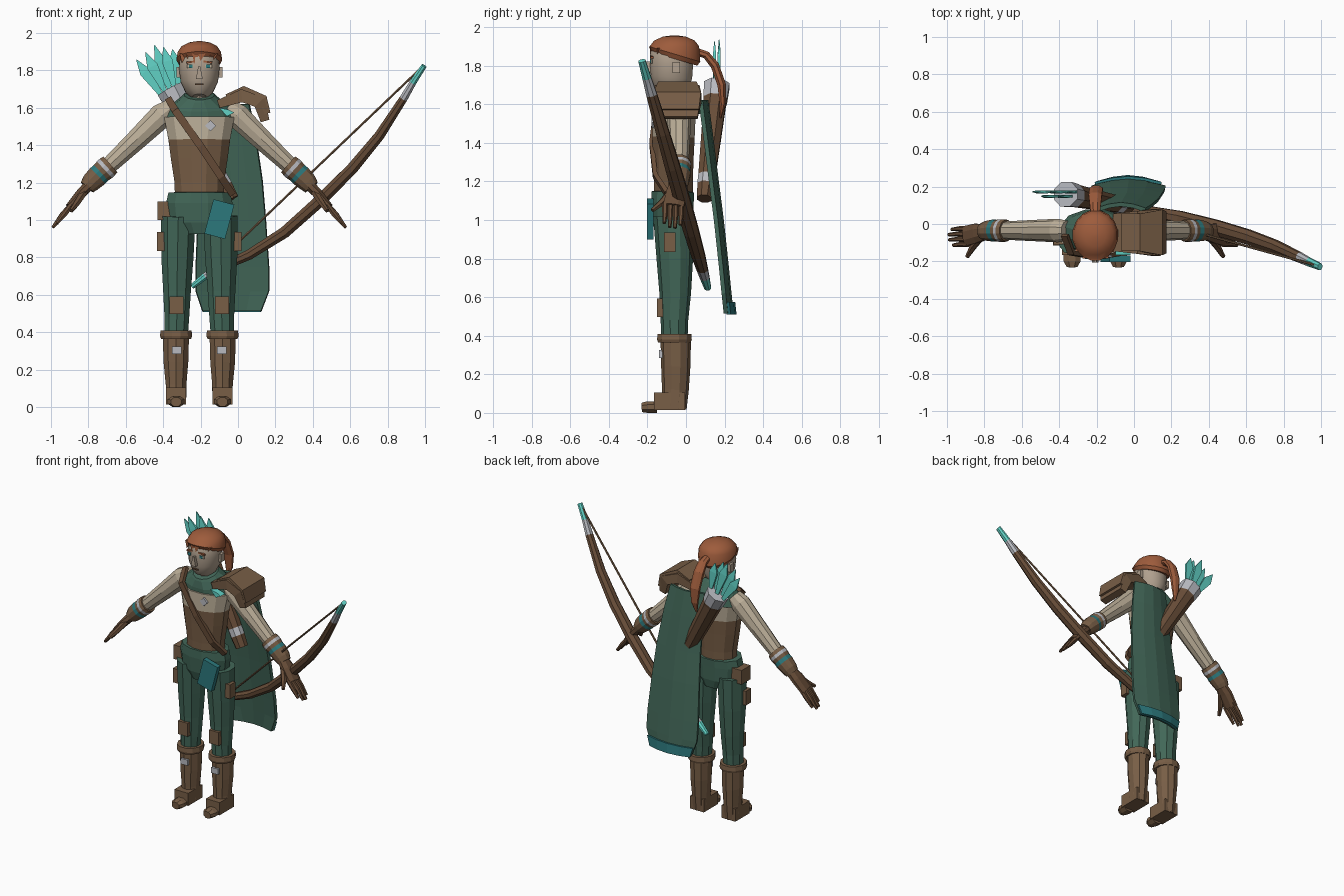
import bpy, bmesh, math
from mathutils import Vector, Matrix

C = -0.207  # body centre line


def mat(name, r, g, b):
    m = bpy.data.materials.new(name)
    lin = [((v / 255 + 0.055) / 1.055) ** 2.4 for v in (r, g, b)]
    m.diffuse_color = (*lin, 1)
    return m


GREEN = mat("forest green", 66, 103, 88)
BROWN = mat("leather brown", 120, 94, 70)
DARK = mat("dark leather", 104, 77, 56)
CREAM = mat("cream cloth", 187, 174, 152)
SKIN = mat("skin", 176, 160, 142)
HAIR = mat("auburn hair", 158, 92, 60)
TEAL = mat("teal", 44, 120, 124)
CYAN = mat("bright cyan", 98, 210, 198)
SILVER = mat("silver", 184, 186, 192)


def finish(name, bm, mats, smooth=False):
    bmesh.ops.recalc_face_normals(bm, faces=bm.faces)
    me = bpy.data.meshes.new(name)
    bm.to_mesh(me)
    bm.free()
    for m in mats:
        me.materials.append(m)
    ob = bpy.data.objects.new(name, me)
    bpy.context.collection.objects.link(ob)
    if smooth:
        bpy.context.view_layer.objects.active = ob
        ob.select_set(True)
        bpy.ops.object.shade_smooth_by_angle(angle=math.radians(35))
        ob.select_set(False)
    return ob


def tube(name, path, mats, n=8, smooth=False, slots=None, shear=None):
    """Loft rings (x, y, z, half width, half depth along y) through a path."""
    bm = bmesh.new()
    pts = [Vector(p[:3]) for p in path]
    rings = []
    for i, p in enumerate(path):
        t = (pts[min(i + 1, len(pts) - 1)] - pts[max(i - 1, 0)]).normalized()
        hint = Vector((0, 1, 0)) if abs(t.y) < 0.9 else Vector((0, 0, 1))
        v = (hint - t * hint.dot(t)).normalized()
        u = v.cross(t)
        ring = []
        for k in range(n):
            a = 2 * math.pi * (k + 0.5) / n
            s = 1 / math.cos(math.pi / n)
            co = pts[i] + u * math.cos(a) * p[3] * s + v * math.sin(a) * p[4] * s
            if shear and i < 2:
                co.z += shear * (co.y - pts[i].y)
            ring.append(bm.verts.new(co))
        rings.append(ring)
    for i in range(len(rings) - 1):
        for k in range(n):
            f = bm.faces.new((rings[i][k], rings[i][(k + 1) % n],
                              rings[i + 1][(k + 1) % n], rings[i + 1][k]))
            f.material_index = slots[i] if slots else 0
    for ring, s in ((rings[0], 0), (rings[-1], -1)):
        bm.faces.new(ring).material_index = slots[s] if slots else 0
    return finish(name, bm, mats, smooth)


def box(name, loc, size, m, ry=0, rx=0):
    bm = bmesh.new()
    M = (Matrix.Translation(loc) @ Matrix.Rotation(math.radians(ry), 4, 'Y')
         @ Matrix.Rotation(math.radians(rx), 4, 'X') @ Matrix.Diagonal((*size, 1)))
    bmesh.ops.create_cube(bm, size=1, matrix=M)
    return finish(name, bm, [m])


def plate(name, outline, y0, y1, m):
    """Extrude an x-z outline along y."""
    bm = bmesh.new()
    a = [bm.verts.new((x, y0, z)) for x, z in outline]
    b = [bm.verts.new((x, y1, z)) for x, z in outline]
    bm.faces.new(a)
    bm.faces.new(b)
    for i in range(len(a)):
        j = (i + 1) % len(a)
        bm.faces.new((a[i], a[j], b[j], b[i]))
    return finish(name, bm, [m])


# Torso, collar and hips
tube("torso", [(C, -.065, 1.10, .13, .10), (C, -.065, 1.20, .132, .10), (C, -.065, 1.33, .152, .105),
               (C, -.065, 1.43, .165, .11), (C, -.06, 1.55, .188, .11)],
     [BROWN, CREAM], 12, slots=[0, 0, 0, 1])
tube("collar", [(C, -.04, 1.54, .192, .118), (C, -.045, 1.60, .165, .115),
                (C, -.06, 1.655, .095, .095), (C, -.065, 1.67, .08, .085)], [GREEN], 12)
tube("hips", [(C, -.065, .93, .10, .09), (C, -.068, .99, .165, .105), (C, -.07, 1.09, .178, .11),
              (C, -.068, 1.145, .165, .11), (C, -.068, 1.15, .12, .09)], [GREEN], 12)

# Head with neck, ears and face
hy = -.075
tube("neck", [(C, -.05, 1.60, .055, .06), (C, -.06, 1.72, .055, .06)], [SKIN], 10)
tube("head", [(C, hy - .02, 1.655, .04, .06), (C, hy - .01, 1.685, .073, .09), (C, hy, 1.74, .1, .107),
              (C, hy, 1.81, .108, .112), (C, hy, 1.87, .105, .11), (C, hy, 1.92, .075, .08)],
     [SKIN], 16, True)
tube("hair_cap", [(C, -.06, 1.835, .108, .118), (C, -.06, 1.86, .121, .134), (C, -.06, 1.90, .115, .128),
                  (C, -.06, 1.93, .095, .105), (C, -.06, 1.95, .055, .06), (C, -.06, 1.957, .01, .01)],
     [HAIR], 16, True, shear=-.3)
for k in range(6):
    x = C - .085 + k * .033
    y = -.183 + abs(x - C) * .55
    plate("fringe_lock", [(x - .02, 1.89), (x + .02, 1.89), (x - .008, 1.838 + .012 * (k % 2))],
          y - .012, y + .012, HAIR)
tube("ponytail", [(C, .06, 1.87, .025, .02), (C, .105, 1.855, .03, .02), (C, .15, 1.80, .035, .022),
                  (C + .005, .185, 1.70, .035, .022), (C + .005, .19, 1.60, .024, .016),
                  (C, .178, 1.53, .006, .005)], [HAIR], 8)
plate("nose", [(C - .018, 1.755), (C + .018, 1.755), (C + .006, 1.82), (C - .006, 1.82)], -.207, -.17, SKIN)
box("mouth", (C, -.183, 1.725), (.045, .008, .008), DARK)
for s in (-1, 1):
    box("eye_white", (C + s * .046, -.178, 1.822), (.042, .008, .02), CREAM)
    box("iris", (C + s * .046, -.182, 1.822), (.02, .008, .019), TEAL)
    box("eyebrow", (C + s * .046, -.177, 1.845), (.046, .016, .01), HAIR, ry=s * 8)
    box("ear", (C + s * .112, -.05, 1.79), (.022, .04, .055), SKIN)

    # Legs, knee pads and boots
    def side(path):
        return [(C + s * d, *rest) for d, *rest in path]

    tube("leg", side([(.125, -.06, .36, .062, .064), (.12, -.06, .48, .066, .068), (.119, -.056, .62, .074, .078),
                      (.117, -.058, .80, .086, .09), (.112, -.065, 1.02, .092, .10)]), [GREEN], 10)
    tube("boot", side([(.124, -.06, .02, .054, .06), (.124, -.055, .12, .055, .066),
                       (.125, -.053, .24, .066, .072), (.125, -.053, .38, .07, .075)]), [BROWN], 10)
    tube("boot_cuff", side([(.124, -.06, .365, .08, .085), (.124, -.06, .38, .086, .09),
                            (.124, -.06, .41, .083, .087)]), [BROWN], 12)
    box("foot", (C + s * .124, -.085, .06), (.108, .16, .09), BROWN)
    tube("toe_cap", side([(.124, -.15, .03, .045, .03), (.124, -.20, .03, .045, .03),
                          (.124, -.23, .028, .028, .024)]), [BROWN], 8)
    box("boot_buckle", (C + s * .12, -.13, .305), (.052, .02, .04), SILVER)
    box("knee_pad", (C + s * .122, -.135, .545), (.076, .03, .095), BROWN)
    box("thigh_strap_pouch", (C + s * .205, -.085, .885), (.04, .06, .10), BROWN)

    # Arms, bracers and gloved hands
    tube("sleeve", side([(.15, -.035, 1.60, .05, .05), (.20, -.035, 1.56, .066, .06),
                         (.33, -.035, 1.435, .056, .054), (.50, -.035, 1.275, .044, .046)]), [CREAM], 10)
    tube("bracer", side([(.475, -.035, 1.298, .056, .056), (.492, -.035, 1.283, .06, .06),
                         (.507, -.035, 1.269, .06, .06), (.525, -.035, 1.253, .056, .056),
                         (.543, -.035, 1.236, .058, .058), (.58, -.037, 1.20, .052, .052),
                         (.60, -.04, 1.175, .042, .045)]),
         [BROWN, SILVER, TEAL], 12, slots=[0, 1, 0, 2, 0, 0])
    tube("palm", side([(.58, -.04, 1.195, .03, .04), (.635, -.05, 1.14, .026, .052),
                       (.695, -.065, 1.07, .02, .054)]), [DARK], 8)
    for k in range(4):
        y, e = -.025 - k * .028, (.0, .016, .012, -.008)[k]
        tube("finger", side([(.68, y, 1.085, .014, .013), (.725 + e / 2, y, 1.03, .013, .012),
                             (.768 + e, y - .004, .975 - e, .008, .008)]), [DARK], 6)
    tube("thumb", side([(.615, -.075, 1.15, .018, .018), (.655, -.125, 1.09, .016, .016),
                        (.685, -.175, 1.05, .01, .01)]), [DARK], 6)

# Chest ornaments, strap, pouch and hanging teal book
box("chest_diamond", (-.147, -.172, 1.505), (.042, .014, .042), SILVER, ry=45)
tube("chest_strap", [(-.37, -.06, 1.645, .018, .012), (-.335, -.155, 1.585, .02, .012),
                     (-.20, -.178, 1.395, .02, .012), (-.09, -.16, 1.23, .02, .012),
                     (-.03, -.10, 1.14, .018, .012)], [DARK], 4)
box("belt_pouch", (-.39, -.06, 1.05), (.08, .10, .10), BROWN)
box("teal_book", (-.10, -.185, 1.005), (.115, .035, .19), TEAL, ry=15)
plate("cape_clasp", [(-.10, 1.60), (-.05, 1.59), (-.02, 1.575), (-.06, 1.555)], -.165, -.12, CYAN)

# Layered shoulder guard
tube("shoulder_guard", [(-.105, -.045, 1.62, .022, .10), (.02, -.045, 1.665, .035, .115),
                        (.115, -.045, 1.63, .035, .125), (.145, -.045, 1.53, .024, .105)], [BROWN], 4)
tube("shoulder_cap", [(-.06, -.045, 1.655, .018, .10), (.03, -.045, 1.692, .025, .10),
                      (.135, -.045, 1.645, .025, .122), (.158, -.045, 1.57, .016, .112)], [BROWN], 4)


# Cape with a coloured hem
def cape_sheet(name, rows, offset, m):
    bm = bmesh.new()
    grid = []
    for z, xl, xr, y in rows:
        grid.append([bm.verts.new((xl + (xr - xl) * k / 4,
                                   y + offset + .03 * math.sin(math.pi * k / 4), z)) for k in range(5)])
    for a, b in zip(grid, grid[1:]):
        for k in range(4):
            bm.faces.new((a[k], a[k + 1], b[k + 1], b[k]))
    ob = finish(name, bm, [m])
    mod = ob.modifiers.new("thickness", 'SOLIDIFY')
    mod.thickness = .022
    mod.offset = 0


cape_sheet("cape", [(1.62, -.20, .06, .075), (1.45, -.205, .095, .098), (1.21, -.205, .13, .128),
                    (1.0, -.215, .148, .155), (.75, -.225, .165, .182), (.62, -.225, .165, .195),
                    (.515, -.19, .125, .206)], 0, GREEN)
cape_sheet("cape_hem", [(.575, -.208, .146, .20), (.51, -.188, .123, .207)], .014, TEAL)

# Quiver and arrows
top, bottom = Vector((-.365, .16, 1.70)), Vector((-.035, .095, 1.11))


def along(t, w, d):
    return (*top.lerp(bottom, t), w, d)


tube("quiver", [along(0, .072, .066), along(.13, .066, .062), along(.16, .062, .058), along(.80, .046, .044),
                along(.88, .046, .044), along(1, .04, .038)], [SILVER, DARK], 8, slots=[0, 1, 1, 0, 1])
axis = (top - bottom).normalized()
for k in range(5):
    d = k - 2
    base = top + Vector((d * .024, .012 * (-1) ** k, d * .014))
    tip = base + Vector((axis.x * .25 + d * .024 + .04, 0, .235 - abs(d) * .025))
    mid = base.lerp(tip, .65)
    tube("arrow_feather", [(*base, .012, .006), (*mid, .03, .008), (*tip, .002, .002)], [CYAN], 4)

# Bow and string
bow = [(.995, 1.825, .016), (.935, 1.735, .02), (.885, 1.65, .024), (.755, 1.45, .03), (.61, 1.275, .034),
       (.44, 1.105, .036), (.25, .935, .034), (.06, .815, .03), (-.10, .745, .025), (-.175, .70, .021),
       (-.245, .645, .015)]


def bow_y(z):
    return .115 - (z - .64) * .29


tube("bow", [(x, bow_y(z), z, r * .9, r * 1.15) for x, z, r in bow], [DARK, SILVER, CYAN], 8,
     slots=[2, 1, 0, 0, 0, 0, 0, 0, 1, 2])
tube("bow_string", [(.965, bow_y(1.79), 1.80, .006, .006), (-.22, bow_y(.66), .67, .006, .006)], [BROWN], 6)
